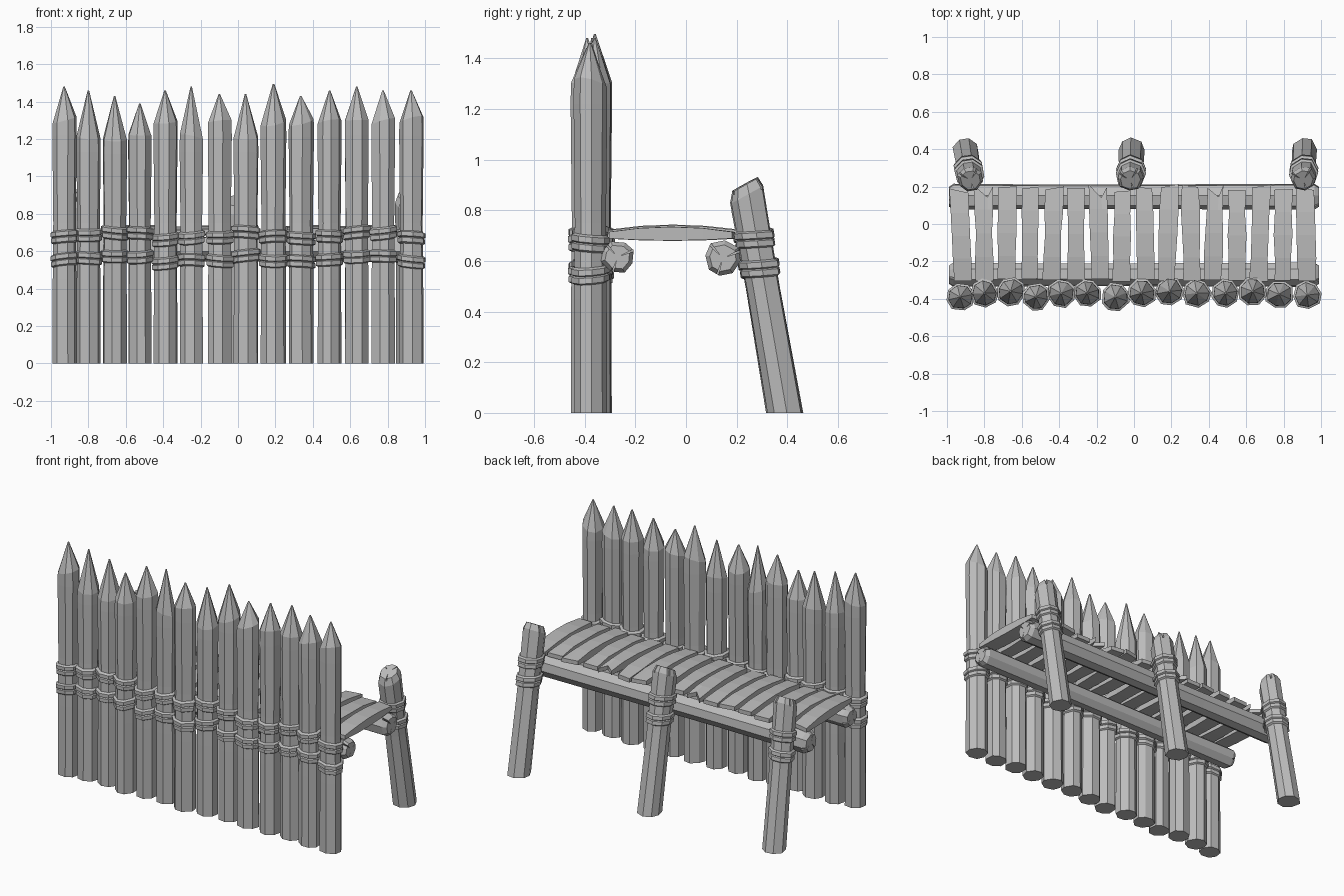
import bpy, bmesh, math, random
from mathutils import Vector

random.seed(7)
if "Cube" in bpy.data.objects:
    bpy.data.objects.remove(bpy.data.objects["Cube"], do_unlink=True)

wood = bpy.data.materials.new("grey wood")
wood.use_nodes = True
GREY = (0.5, 0.5, 0.5, 1)
wood.diffuse_color = GREY
wood.node_tree.nodes["Principled BSDF"].inputs["Base Color"].default_value = GREY


def finish(name, bm):
    bmesh.ops.recalc_face_normals(bm, faces=bm.faces)
    mesh = bpy.data.meshes.new(name)
    bm.to_mesh(mesh)
    bm.free()
    mesh.materials.append(wood)
    obj = bpy.data.objects.new(name, mesh)
    bpy.context.collection.objects.link(obj)
    return obj


def facets(sides=8):
    """Uneven side directions of a hewn log: (angle, radius factor)."""
    turn = random.uniform(0, 1)
    return [((i + turn + random.uniform(-.12, .12)) * math.tau / sides,
             random.uniform(.95, 1.07)) for i in range(sides)]


def frame(axis):
    side = Vector((1, 0, 0)) if abs(axis.x) < .7 else Vector((0, 1, 0))
    v = axis.cross(side).normalized()
    return v.cross(axis), v


def loft(bm, start, axis, profile, shape, shear=(0, 0)):
    """Skin rings of (distance, radius) along an axis; shear tilts the rings."""
    u, v = frame(axis)
    rings = []
    for dist, radius, tilt in profile:
        ring = []
        for angle, k in shape:
            a, b = math.cos(angle) * k * radius, math.sin(angle) * k * radius
            rise = (a * shear[0] + b * shear[1]) * tilt
            ring.append(bm.verts.new(start + axis * (dist + rise) + u * a + v * b))
        rings.append(ring)
    n = len(shape)
    for low, high in zip(rings, rings[1:]):
        for i in range(n):
            j = (i + 1) % n
            bm.faces.new((low[i], low[j], high[j], high[i]))
    bm.faces.new(rings[0][::-1])
    bm.faces.new(rings[-1])


def rope(name, start, axis, shape, radius, heights):
    """Two pairs of bulging wraps round a log."""
    bm = bmesh.new()
    for h in heights:
        shear = (random.uniform(-.12, .12), random.uniform(-.12, .12))
        for off, size in ((-.016, .011), (.016, .014)):
            z, r = h + off, radius + size
            loft(bm, start, axis, [(z - .019, radius * .97, 1), (z - .011, r, 1),
                                   (z + .011, r, 1), (z + .019, radius * .97, 1)], shape, shear)
    finish(name, bm)


def split_end(obj, tip, axis, angles):
    """Cut thin wedge cracks running from the middle of an end to its rim."""
    u, v = frame(axis)
    bm = bmesh.new()
    for angle in angles:
        out = u * math.cos(angle) + v * math.sin(angle)
        across = axis.cross(out) * .009
        a = tip + out * .015
        b = tip + out * .12
        top = [bm.verts.new(p + axis * .05) for p in (a, b + across, b - across)]
        low = [bm.verts.new(p - axis * .03) for p in (a, b + across, b - across)]
        bm.faces.new(top)
        bm.faces.new(low[::-1])
        for i in range(3):
            j = (i + 1) % 3
            bm.faces.new((top[i], low[i], low[j], top[j]))
    cutter = finish("crack_cutter", bm)
    cutter.hide_render = True
    mod = obj.modifiers.new("cracks", 'BOOLEAN')
    mod.operation = 'DIFFERENCE'
    mod.object = cutter
    bpy.context.view_layer.objects.active = obj
    bpy.ops.object.modifier_apply(modifier=mod.name)
    bpy.data.objects.remove(cutter, do_unlink=True)


# Palisade of sharpened stakes: x, y, shoulder height, tip height
UP = Vector((0, 0, 1))
stakes = [(-.93, -.39, 1.30, 1.48), (-.80, -.37, 1.21, 1.46), (-.66, -.36, 1.20, 1.43),
          (-.525, -.39, 1.22, 1.39), (-.39, -.37, 1.29, 1.46), (-.25, -.37, 1.21, 1.48),
          (-.10, -.39, 1.29, 1.44), (.04, -.37, 1.21, 1.44), (.19, -.36, 1.29, 1.495),
          (.335, -.37, 1.29, 1.43), (.49, -.37, 1.29, 1.46), (.635, -.36, 1.30, 1.48),
          (.775, -.375, 1.29, 1.46), (.925, -.38, 1.30, 1.46)]
for n, (x, y, shoulder, tip) in enumerate(stakes, 1):
    shape = facets()
    base = Vector((x, y, 0))
    bm = bmesh.new()
    loft(bm, base, UP, [(0, .066, 0), (.45, .065, 0), (.75, .062, 0), (shoulder - .08, .067, 0),
                        (shoulder, .066, 1), (tip, .004, 0)], shape,
         (random.uniform(-.3, .3), random.uniform(-.3, .3)))
    finish(f"stake_{n}", bm)
    shift = random.uniform(-.02, .02)
    rope(f"stake_rope_{n}", base, UP, shape, .064, (.555 + shift, .68 + shift))

# Horizontal beams carrying the walkway
X = Vector((1, 0, 0))
for name, y, z, r in (("front_beam", -.27, .615, .066), ("rear_beam", .145, .61, .072)):
    bm = bmesh.new()
    loft(bm, Vector((-.99, y, z)), X,
         [(0, r * .75, 0), (.025, r, 0), (.6, r * .93, 0), (1.3, r * .96, 0),
          (1.955, r, 0), (1.98, r * .75, 0)], facets())
    beam = finish(name, bm)
    for s in (-1, 1):
        split_end(beam, Vector((s * .99, y, z)), X * s, (.4, 2.3, 4.4))

# Leaning rear posts with slanted tops
for n, (x0, x1, top) in enumerate(((-.90, -.875, .905), (-.015, -.02, .87), (.91, .905, .90)), 1):
    base = Vector((x0, .39, 0))
    head = Vector((x1, .235, top))
    axis = (head - base).normalized()
    length = (head - base).length
    shape = facets()
    u, v = frame(axis)
    slope = (u.y * .35, v.y * .35)
    bm = bmesh.new()
    loft(bm, base, axis, [(0, .07, -.4), (.5, .066, 0), (length - .04, .07, 1),
                          (length, .054, 1)], shape, slope)
    # Trim the foot flat on the ground
    bm.verts.ensure_lookup_table()
    for vert in bm.verts[:len(shape)]:
        vert.co -= axis * (vert.co.z / axis.z)
    post = finish(f"rear_post_{n}", bm)
    split_end(post, head, axis, (1.0, 2.6, 5.0))
    rope(f"post_rope_{n}", base, axis, shape, .067, (.58, .695))

# Walkway planks, bowed up slightly, some with split rear ends
COUNT = 16
for n in range(COUNT):
    x = -.925 + n * 1.845 / (COUNT - 1)
    skew = random.uniform(-.012, .012)
    front, rear = -.30 + random.uniform(-.01, .01), .19 + random.uniform(-.02, .015)
    lift = random.uniform(-.006, .006)
    notch = .06 if n % 5 == 1 else 0
    bm = bmesh.new()
    rows = []
    for t in (0, .25, .5, .75, 1):
        y = front + (rear - front) * t
        bow = 1 - (2 * t - 1) ** 2
        half = .046 + random.uniform(-.004, .006)
        row = []
        for k in (-1, .4, 1):
            cut = notch if t == 1 and k == .4 else 0
            px, py = x + skew * (2 * t - 1) + k * half, y - cut + (k * skew if t == 1 else 0)
            row.append((bm.verts.new((px, py, .718 + lift + .02 * bow)),
                        bm.verts.new((px, py, .692 + lift - .008 * bow))))
        rows.append(row)
    for a, b in zip(rows, rows[1:]):
        for i in (0, 1):
            bm.faces.new((a[i][0], a[i + 1][0], b[i + 1][0], b[i][0]))
            bm.faces.new((a[i][1], b[i][1], b[i + 1][1], a[i + 1][1]))
        for i in (0, 2):
            bm.faces.new((a[i][0], b[i][0], b[i][1], a[i][1]))
    for row in (rows[0], rows[-1]):
        for i in (0, 1):
            bm.faces.new((row[i][0], row[i][1], row[i + 1][1], row[i + 1][0]))
    finish(f"plank_{n + 1}", bm)
